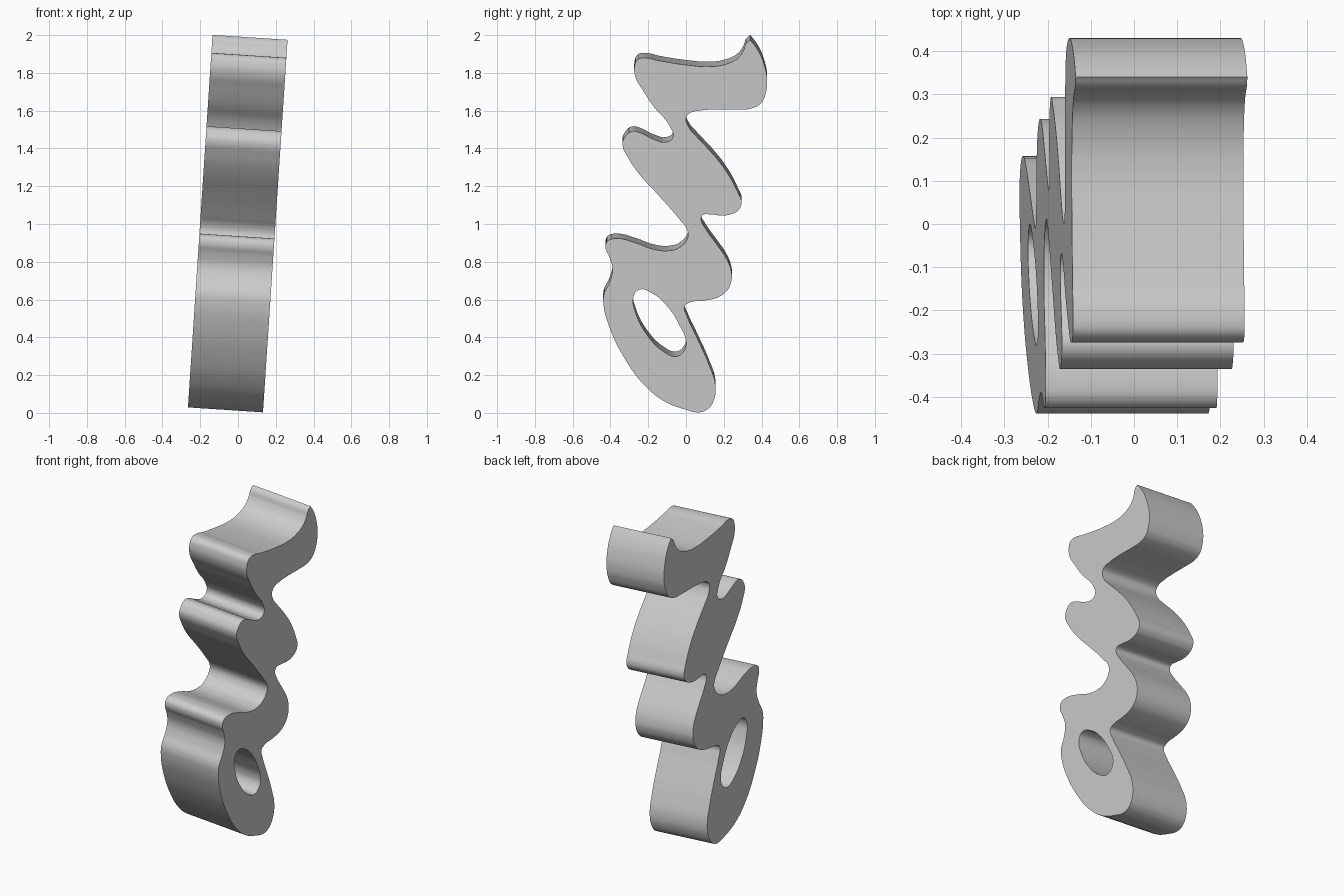
import bpy, math
from mathutils import Matrix

TILT = math.atan(0.066)
HALF = 0.199  # half thickness of the plate

# Outline control points (y, z), clockwise from the upper tip
right_edge = [
    (.34, 1.975), (.378, 1.925), (.412, 1.85), (.43, 1.75), (.42, 1.685), (.395, 1.637),
    (.347, 1.612), (.257, 1.606), (.15, 1.606), (.07, 1.60), (.02, 1.587), (.001, 1.56),
    (.015, 1.512), (.056, 1.463), (.14, 1.373), (.214, 1.278), (.272, 1.172), (.294, 1.11),
    (.278, 1.074), (.251, 1.056), (.198, 1.045), (.135, 1.05), (.09, 1.048), (.08, 1.025),
    (.103, .976), (.167, .886), (.214, .817), (.24, .749), (.24, .696), (.214, .643),
    (.167, .611), (.098, .595), (.015, .583), (-.008, .563), (.008, .505), (.06, .394),
    (.119, .262), (.156, .146), (.145, .061), (.114, .019), (.07, .003)]
left_edge = [
    (-.008, .019), (-.114, .061), (-.22, .146), (-.325, .288), (-.405, .452), (-.437, .574),
    (-.435, .627), (-.405, .69), (-.389, .759), (-.405, .823), (-.426, .876), (-.415, .91),
    (-.362, .923), (-.272, .902), (-.167, .865), (-.085, .859), (-.034, .876), (.008, .925),
    (.008, .965), (-.034, 1.024), (-.14, 1.146), (-.246, 1.262), (-.31, 1.357), (-.336, 1.42),
    (-.325, 1.458), (-.288, 1.49), (-.246, 1.484), (-.167, 1.447), (-.105, 1.434),
    (-.07, 1.458), (-.087, 1.52), (-.167, 1.616), (-.23, 1.71), (-.267, 1.775),
    (-.273, 1.833), (-.257, 1.87), (-.22, 1.88), (-.14, 1.864), (.018, 1.84),
    (.124, 1.833), (.204, 1.844), (.272, 1.876), (.304, 1.918), (.318, 1.955)]
hole = [
    (-.246, .653), (-.278, .616), (-.267, .532), (-.204, .41), (-.119, .325), (-.05, .299),
    (-.013, .325), (0, .373), (-.034, .463), (-.103, .569), (-.177, .632)]


def add_loop(curve, points, sharp=()):
    """Add a smooth closed loop; indices in sharp become corners."""
    spline = curve.splines.new('BEZIER')
    spline.bezier_points.add(len(points) - 1)
    for i, (bp, (y, z)) in enumerate(zip(spline.bezier_points, points)):
        bp.co = (y, z / math.cos(TILT), 0)
        kind = 'VECTOR' if i in sharp else 'AUTO'
        bp.handle_left_type = bp.handle_right_type = kind
    spline.use_cyclic_u = True
    spline.resolution_u = 5


# Wavy plate with one oval opening, extruded through its thickness
curve = bpy.data.curves.new("wavy_plate", 'CURVE')
curve.dimensions = '2D'
curve.fill_mode = 'BOTH'
curve.extrude = HALF
add_loop(curve, right_edge + left_edge, sharp=(0,))
add_loop(curve, hole)
plate = bpy.data.objects.new("wavy_plate", curve)
bpy.context.collection.objects.link(plate)

# Stand the profile up in the side plane, leaning slightly towards +x
s, c = math.sin(TILT), math.cos(TILT)
plate.matrix_world = Matrix((
    (0, s, c, 0.132 - HALF * c),
    (1, 0, 0, 0),
    (0, c, -s, HALF * s),
    (0, 0, 0, 1)))

# Turn into a mesh with smooth sides and crisp rims
bpy.context.view_layer.objects.active = plate
plate.select_set(True)
bpy.ops.object.convert(target='MESH')
plate = bpy.context.object
bpy.ops.object.mode_set(mode='EDIT')
bpy.ops.mesh.select_all(action='SELECT')
bpy.ops.mesh.remove_doubles(threshold=0.0002)
bpy.ops.mesh.normals_make_consistent(inside=False)
bpy.ops.object.mode_set(mode='OBJECT')
bpy.ops.object.shade_smooth_by_angle(angle=math.radians(35))
